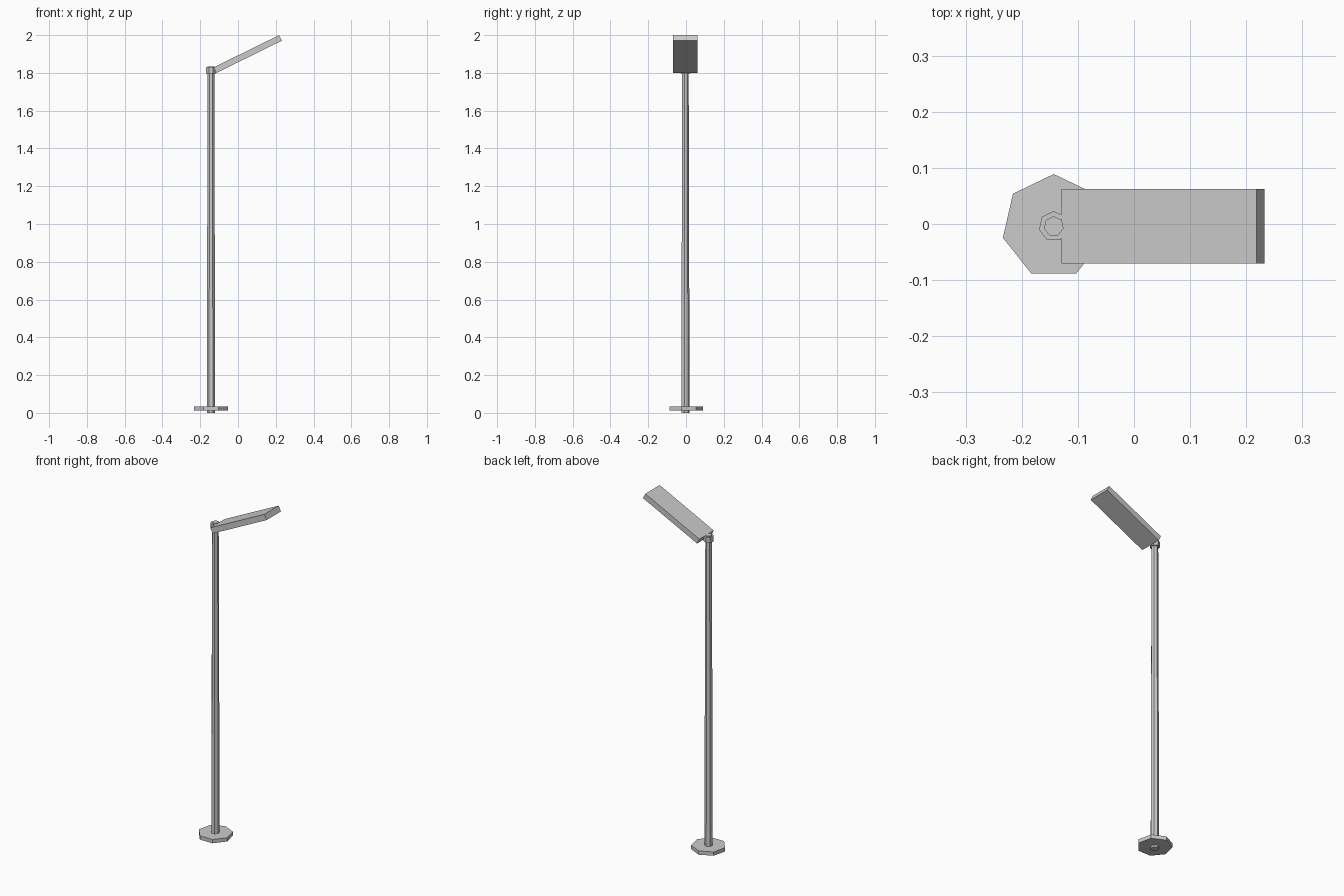
import bpy, bmesh
from math import sin, cos, tan, pi, radians
from mathutils import Matrix, Vector

if "Cube" in bpy.data.objects:
    bpy.data.objects.remove(bpy.data.objects["Cube"])

CX, CY = -0.143, -0.004


def finish(name, bm):
    bmesh.ops.recalc_face_normals(bm, faces=bm.faces)
    mesh = bpy.data.meshes.new(name)
    bm.to_mesh(mesh)
    bm.free()
    obj = bpy.data.objects.new(name, mesh)
    bpy.context.collection.objects.link(obj)


def heptagon_prism(name, r0, r1, z0, z1):
    # seven-sided, optionally tapered, with a corner towards +y
    bm = bmesh.new()
    rings = []
    for r, z in ((r0, z0), (r1, z1)):
        rings.append([bm.verts.new((CX + r * sin(2 * pi * i / 7),
                                    CY + r * cos(2 * pi * i / 7), z))
                      for i in range(7)])
    for ring in rings:
        bm.faces.new(ring)
    for i in range(7):
        j = (i + 1) % 7
        bm.faces.new((rings[0][i], rings[0][j], rings[1][j], rings[1][i]))
    finish(name, bm)


# round foot, tapered pole and top collar
heptagon_prism("base_plate", 0.093, 0.093, 0.012, 0.034)
heptagon_prism("pole", 0.023, 0.018, 0.0, 1.834)
heptagon_prism("collar", 0.027, 0.027, 1.798, 1.829)

# tilted flat lamp head
angle, thick, width = radians(26.2), 0.033, 0.132
length = 0.347 / cos(angle)
along = Vector((cos(angle), 0, sin(angle)))
normal = Vector((-sin(angle), 0, cos(angle)))
centre = Vector((0.218, CY, 2.0)) - along * length / 2 - normal * thick / 2
bm = bmesh.new()
bmesh.ops.create_cube(bm, size=1, matrix=Matrix.Translation(centre)
                      @ Matrix.Rotation(-angle, 4, 'Y')
                      @ Matrix.Diagonal((length, width, thick, 1)))
finish("lamp_head", bm)
